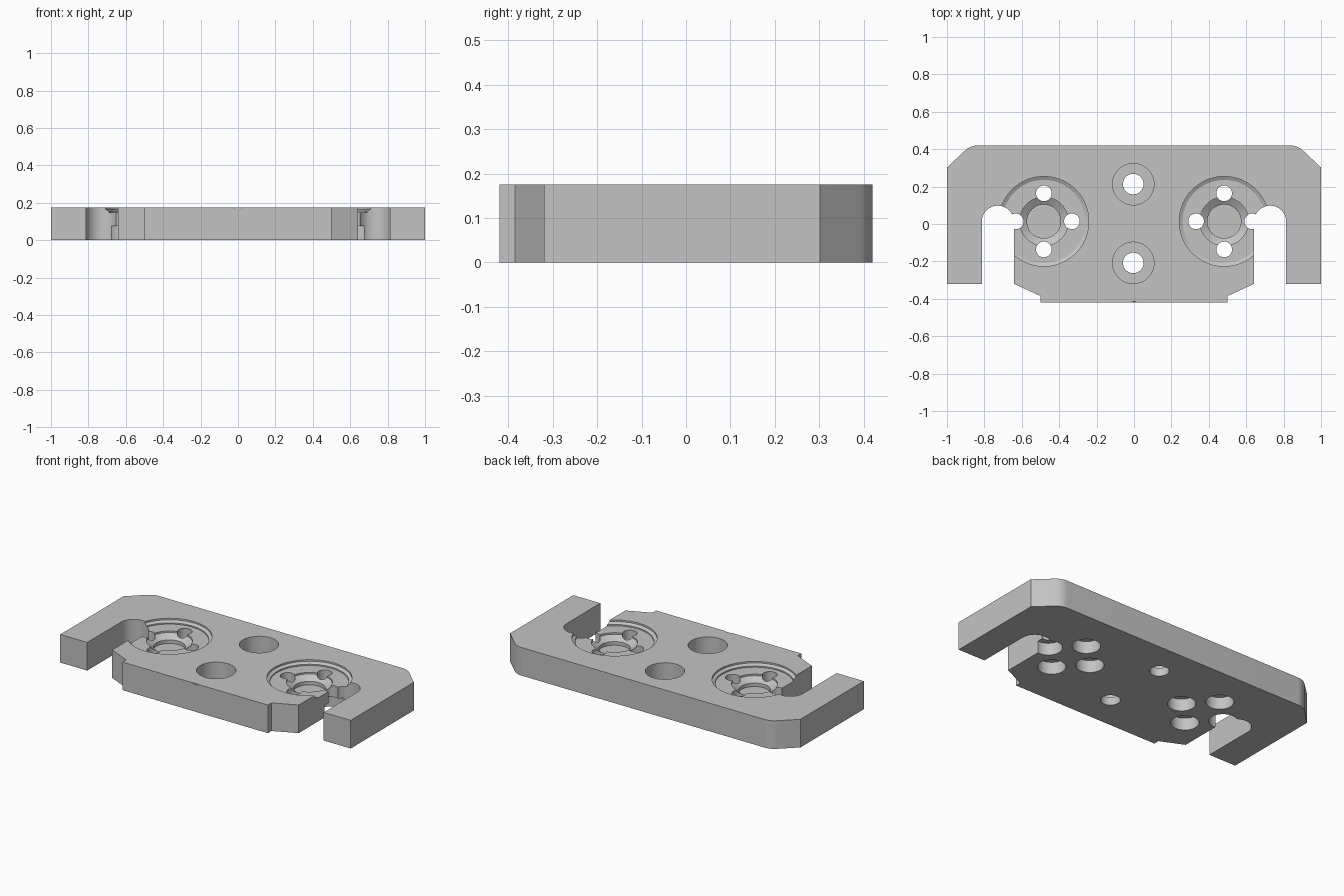
import bpy, bmesh
from math import cos, sin, pi, radians

cube = bpy.data.objects.get("Cube")
if cube:
    bpy.data.objects.remove(cube)

T = 0.175        # plate thickness
BORE = (0.482, 0.014)

grey = bpy.data.materials.new("plain_grey")
grey.use_nodes = True
colour = (0.55, 0.55, 0.55, 1)
grey.diffuse_color = colour
grey.node_tree.nodes["Principled BSDF"].inputs["Base Color"].default_value = colour


def new_object(name, bm):
    bmesh.ops.recalc_face_normals(bm, faces=bm.faces)
    mesh = bpy.data.meshes.new(name)
    bm.to_mesh(mesh)
    bm.free()
    mesh.materials.append(grey)
    obj = bpy.data.objects.new(name, mesh)
    bpy.context.collection.objects.link(obj)
    return obj


def arc(cx, cy, r, start, end, n):
    angles = [radians(start + (end - start) * i / n) for i in range(n + 1)]
    return [(cx + r * cos(a), cy + r * sin(a)) for a in angles]


def extrude(name, outline, height):
    bm = bmesh.new()
    face = bm.faces.new([bm.verts.new((x, y, 0)) for x, y in outline])
    top = bmesh.ops.extrude_face_region(bm, geom=[face])["geom"]
    bmesh.ops.translate(bm, vec=(0, 0, height),
                        verts=[v for v in top if isinstance(v, bmesh.types.BMVert)])
    return new_object(name, bm)


def turned(name, x, y, profile, n=48):
    """Closed solid of revolution from (radius, z) pairs."""
    bm = bmesh.new()
    rings = [[bm.verts.new((x + r * cos(2 * pi * i / n), y + r * sin(2 * pi * i / n), z))
              for i in range(n)] for r, z in profile]
    for a, b in zip(rings, rings[1:]):
        for i in range(n):
            j = (i + 1) % n
            bm.faces.new((a[i], a[j], b[j], b[i]))
    bm.faces.new(rings[0])
    bm.faces.new(rings[-1])
    return new_object(name, bm)


def cut(target, cutter):
    mod = target.modifiers.new("cut", 'BOOLEAN')
    mod.operation = 'DIFFERENCE'
    mod.solver = 'EXACT'
    mod.object = cutter
    bpy.context.view_layer.objects.active = target
    bpy.ops.object.modifier_apply(modifier=mod.name)
    bpy.data.objects.remove(cutter)


# Plate outline: nose, hooked slot, arm and rounded corner, then mirrored
half = [(0.5, -0.42), (0.5, -0.385), (0.642, -0.32), (0.642, 0.012)]
half += arc(0.728, 0.012, 0.086, 180, 0, 24)[1:]
half += [(0.814, -0.32), (1, -0.32), (1, 0.302)]
half += arc(0.835, 0.32, 0.1, 45, 90, 8)
outline = half + [(-x, y) for x, y in reversed(half)]
plate = extrude("mounting_plate", outline, T)

# Stepped bolt holes on the centre line
for y in (0.213, -0.208):
    cut(plate, turned("bolt_hole", -0.004, y,
                      [(0.055, -0.05), (0.055, 0.05), (0.111, 0.05), (0.111, T + 0.05)]))

# Round seats with a tapered blind pocket and four stepped screw holes
for side in (-1, 1):
    cx, cy = side * BORE[0], BORE[1]
    cut(plate, turned("seat_recess", cx, cy,
                      [(0.222, 0.147), (0.222, 0.155), (0.24, 0.165), (0.24, T + 0.05)], 72))
    cut(plate, turned("centre_pocket", cx, cy,
                      [(0.09, 0.088), (0.09, 0.11), (0.13, 0.137), (0.13, T + 0.05)]))
    for k in range(4):
        x, y = cx + 0.15 * cos(k * pi / 2), cy + 0.15 * sin(k * pi / 2)
        cut(plate, turned("screw_hole", x, y,
                          [(0.079, -0.05), (0.079, 0.075), (0.042, 0.075),
                           (0.042, T + 0.05)], 32))

# Shallow nick in the front top edge
nick = turned("edge_nick", 0, -0.42, [(0.02, T - 0.006), (0.035, T + 0.02)], 16)
for v in nick.data.vertices:
    v.co.y = -0.42 + (v.co.y + 0.42) * 0.2
cut(plate, nick)

# Crisp edges with smooth bores
bpy.ops.object.select_all(action='DESELECT')
plate.select_set(True)
bpy.context.view_layer.objects.active = plate
bpy.ops.object.shade_smooth_by_angle(angle=radians(25))
